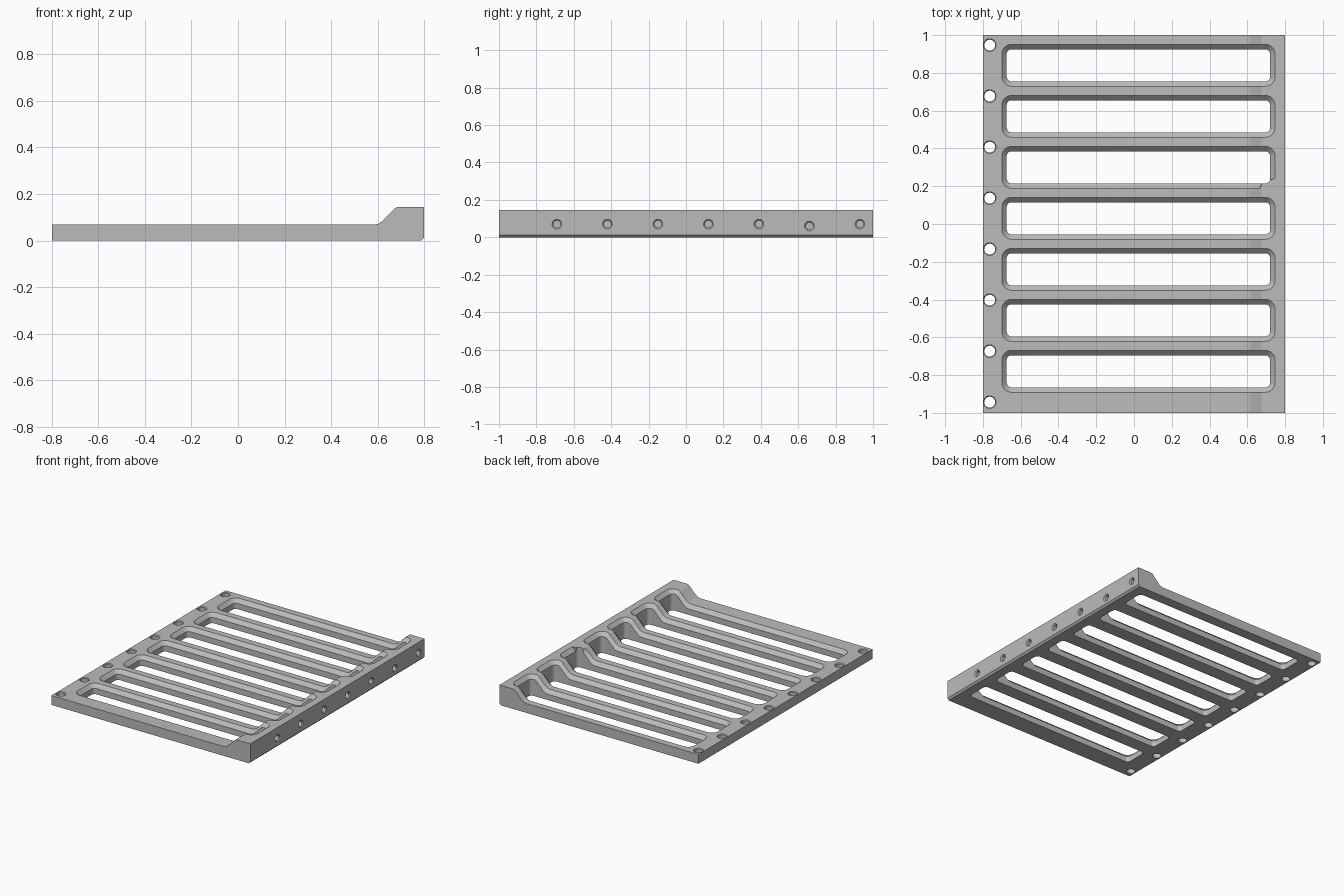
import bpy
import bmesh
from math import cos, sin, pi, radians
from mathutils import Matrix, Vector

cube = bpy.data.objects.get("Cube")
if cube:
    bpy.data.objects.remove(cube)

PITCH = 0.27
CHAMFER = 0.026
# Top surface from the low plate, through the ramp, to the raised lip
TOP = [(-0.8, 0.068), (0.585, 0.068), (0.603, 0.072), (0.62, 0.083),
       (0.668, 0.132), (0.678, 0.141), (0.69, 0.145), (0.8, 0.145)]

grey = bpy.data.materials.new("plain grey")
grey.use_nodes = True
colour = (0.5, 0.5, 0.5, 1)
grey.diffuse_color = colour
grey.node_tree.nodes["Principled BSDF"].inputs["Base Color"].default_value = colour


def top_height(x):
    for (x0, z0), (x1, z1) in zip(TOP, TOP[1:]):
        if x <= x1:
            return z0 + (z1 - z0) * max(0, x - x0) / (x1 - x0)
    return TOP[-1][1]


def loft(name, rings):
    """Closed solid through rings of equal point count."""
    bm = bmesh.new()
    loops = [[bm.verts.new(p) for p in ring] for ring in rings]
    n = len(loops[0])
    for low, high in zip(loops, loops[1:]):
        for i in range(n):
            j = (i + 1) % n
            bm.faces.new((low[i], low[j], high[j], high[i]))
    bm.faces.new(loops[0][::-1])
    bm.faces.new(loops[-1])
    bmesh.ops.recalc_face_normals(bm, faces=bm.faces)
    mesh = bpy.data.meshes.new(name)
    bm.to_mesh(mesh)
    bm.free()
    mesh.materials.append(grey)
    obj = bpy.data.objects.new(name, mesh)
    bpy.context.collection.objects.link(obj)
    return obj


def turned(name, place, steps, sides=24):
    """Round cutter from (radius, height) steps along its own z."""
    return loft(name, [[place @ Vector((r * cos(2 * pi * i / sides),
                                        r * sin(2 * pi * i / sides), z))
                        for i in range(sides)] for r, z in steps])


def slot_outline():
    """Rounded slot as (x, y, normal x, normal y), split where the top bends."""
    bends = [x for x, z in TOP[1:-1]]
    points = []
    for k, (cx, cy) in enumerate([(0.695, 0.059), (-0.648, 0.059),
                                  (-0.648, -0.059), (0.695, -0.059)]):
        for s in range(7):
            a = (k + s / 6) * pi / 2
            points.append((cx + 0.026 * cos(a), cy + 0.026 * sin(a), cos(a), sin(a)))
        if k == 0:
            points += [(x, 0.085, 0, 1) for x in reversed(bends)]
        if k == 2:
            points += [(x, -0.085, 0, -1) for x in bends]
    return points


def slot_cutter(y, cut_corner):
    rings = [[], [], [], []]
    over = 0.01
    for px, py, nx, ny in slot_outline():
        # One slot loses its chamfer at the front corner of the lip
        plain = cut_corner and px > 0.672 and ny < -0.01
        out = 0 if plain else CHAMFER + over
        x, yy = px + nx * out, y + py + ny * out
        z = top_height(px + nx * (0 if plain else CHAMFER))
        rings[0].append((px, y + py, -0.1))
        rings[1].append((px, y + py, z - CHAMFER))
        rings[2].append((x, yy, z + over))
        rings[3].append((x, yy, 0.3))
    return loft("slot_cutter", rings)


# Plate with raised lip, swept from front to back
profile = [(-0.8, 0), (0.787, 0), (0.8, 0.013)] + TOP[::-1]
plate = loft("slotted_plate", [[(x, y, z) for x, z in profile] for y in (-1, 1)])

cutters = []
for i in range(7):
    cutters.append(slot_cutter(0.84 - PITCH * i, i == 2))
    # Blind countersunk holes in the lip side
    z = 0.06 if i == 1 else 0.07
    place = Matrix.Translation((0.8, 0.93 - PITCH * i, z)) @ Matrix.Rotation(pi / 2, 4, 'Y')
    cutters.append(turned("side_hole_cutter", place,
                          [(0.019, -0.05), (0.019, -0.007), (0.029, 0.003)]))
# Vertical holes along the low edge
for i in range(8):
    place = Matrix.Translation((-0.764, 0.947 - PITCH * i, 0))
    cutters.append(turned("edge_hole_cutter", place,
                          [(0.029, -0.1), (0.029, 0.063), (0.037, 0.071), (0.037, 0.1)]))

bpy.ops.object.select_all(action='DESELECT')
plate.select_set(True)
bpy.context.view_layer.objects.active = plate
for cutter in cutters:
    mod = plate.modifiers.new("cut", 'BOOLEAN')
    mod.operation = 'DIFFERENCE'
    mod.solver = 'EXACT'
    mod.object = cutter
    bpy.ops.object.modifier_apply(modifier=mod.name)
    bpy.data.objects.remove(cutter)

bpy.ops.object.shade_smooth_by_angle(angle=radians(28))
